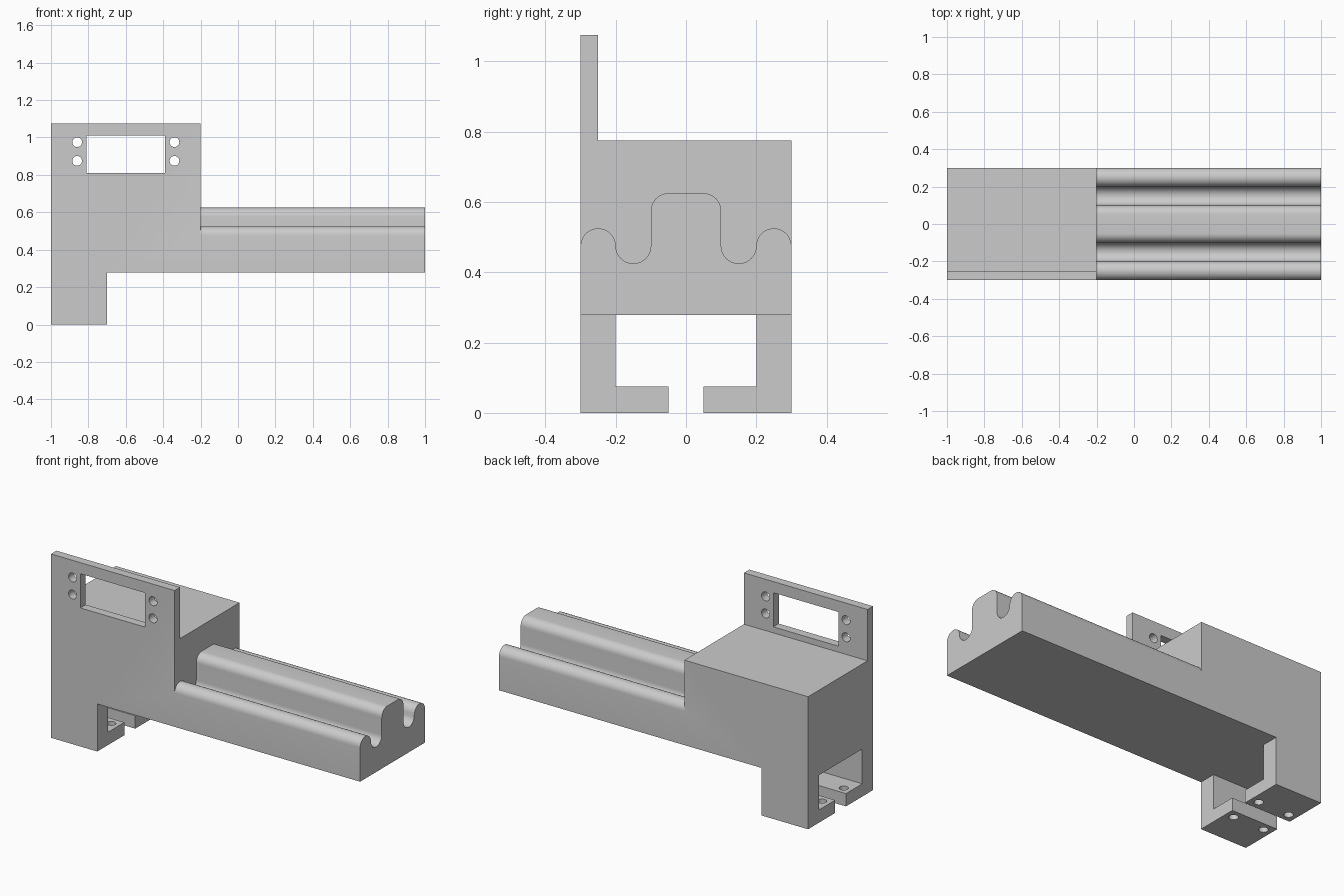
import bpy
import bmesh
from math import cos, sin, pi, radians

cube = bpy.data.objects.get("Cube")
if cube:
    bpy.data.objects.remove(cube, do_unlink=True)

grey = bpy.data.materials.new("plain grey")
grey.use_nodes = True
COLOUR = (0.6, 0.6, 0.6, 1)
grey.diffuse_color = COLOUR
grey.node_tree.nodes["Principled BSDF"].inputs["Base Color"].default_value = COLOUR


def extrude(name, points, direction):
    """Solid made by sweeping a closed flat outline along a direction."""
    bm = bmesh.new()
    face = bm.faces.new([bm.verts.new(p) for p in points])
    swept = bmesh.ops.extrude_face_region(bm, geom=[face], use_keep_orig=True)["geom"]
    bmesh.ops.translate(bm, vec=direction,
                        verts=[g for g in swept if isinstance(g, bmesh.types.BMVert)])
    bmesh.ops.recalc_face_normals(bm, faces=bm.faces)
    mesh = bpy.data.meshes.new(name)
    bm.to_mesh(mesh)
    bm.free()
    mesh.materials.append(grey)
    obj = bpy.data.objects.new(name, mesh)
    bpy.context.collection.objects.link(obj)
    return obj


def along_x(name, outline, x0, x1):
    return extrude(name, [(x0, y, z) for y, z in outline], (x1 - x0, 0, 0))


def arc(cy, cz, r, start, end, steps=16):
    angles = [radians(start + (end - start) * i / steps) for i in range(steps + 1)]
    return [(cy + r * cos(a), cz + r * sin(a)) for a in angles]


def circle(u, v, r, sides=32):
    return [(u + r * cos(2 * pi * i / sides), v + r * sin(2 * pi * i / sides))
            for i in range(sides)]


def combine(target, other, operation):
    mod = target.modifiers.new(operation.lower(), 'BOOLEAN')
    mod.operation, mod.solver, mod.object = operation, 'EXACT', other
    bpy.context.view_layer.objects.active = target
    bpy.ops.object.modifier_apply(modifier=mod.name)
    bpy.data.objects.remove(other, do_unlink=True)


# Tall block with the upright plate on its front edge
BASE, TOP, PLATE_TOP = 0.278, 0.775, 1.075
body = along_x("mount_body", [(-0.3, BASE), (0.3, BASE), (0.3, TOP), (-0.25, TOP),
                              (-0.25, PLATE_TOP), (-0.3, PLATE_TOP)], -1, -0.2)

# Long rail: rounded lips, round grooves and a filleted centre ridge
half = (arc(0.25, 0.475, 0.05, 0, 180) + arc(0.15, 0.475, 0.05, 0, -180)[1:]
        + arc(0.05, 0.575, 0.05, 0, 90, 10))
rail_outline = [(0.3, BASE)] + half + [(-y, z) for y, z in reversed(half)] + [(-0.3, BASE)]
combine(body, along_x("rail", rail_outline, -0.2, 1), 'UNION')

# Pair of inward-turned feet with two screw holes each
for side in (1, -1):
    outline = [(0.3, BASE), (0.3, 0), (0.05, 0), (0.05, 0.075), (0.2, 0.075), (0.2, BASE)]
    foot = along_x("foot", [(side * y, z) for y, z in outline], -1, -0.7)
    for x in (-0.95, -0.75):
        hole = [(u, v, -0.05) for u, v in circle(x, side * 0.1, 0.025)]
        combine(foot, extrude("foot_hole", hole, (0, 0, 0.2)), 'DIFFERENCE')
    combine(body, foot, 'UNION')

# Window and four screw holes through the plate
window = [(-0.81, 0.81), (-0.39, 0.81), (-0.39, 1.01), (-0.81, 1.01)]
holes = [circle(x, z, 0.026) for x in (-0.86, -0.34) for z in (0.875, 0.975)]
for outline in [window] + holes:
    cutter = extrude("plate_cutter", [(x, -0.4, z) for x, z in outline], (0, 0.2, 0))
    combine(body, cutter, 'DIFFERENCE')

# Merge coplanar faces and smooth the curved strips
bm = bmesh.new()
bm.from_mesh(body.data)
bmesh.ops.remove_doubles(bm, verts=bm.verts, dist=0.0001)
bmesh.ops.dissolve_limit(bm, angle_limit=radians(0.5), verts=bm.verts, edges=bm.edges)
bm.to_mesh(body.data)
bm.free()
bpy.ops.object.select_all(action='DESELECT')
body.select_set(True)
bpy.context.view_layer.objects.active = body
bpy.ops.object.shade_smooth_by_angle(angle=radians(30))
